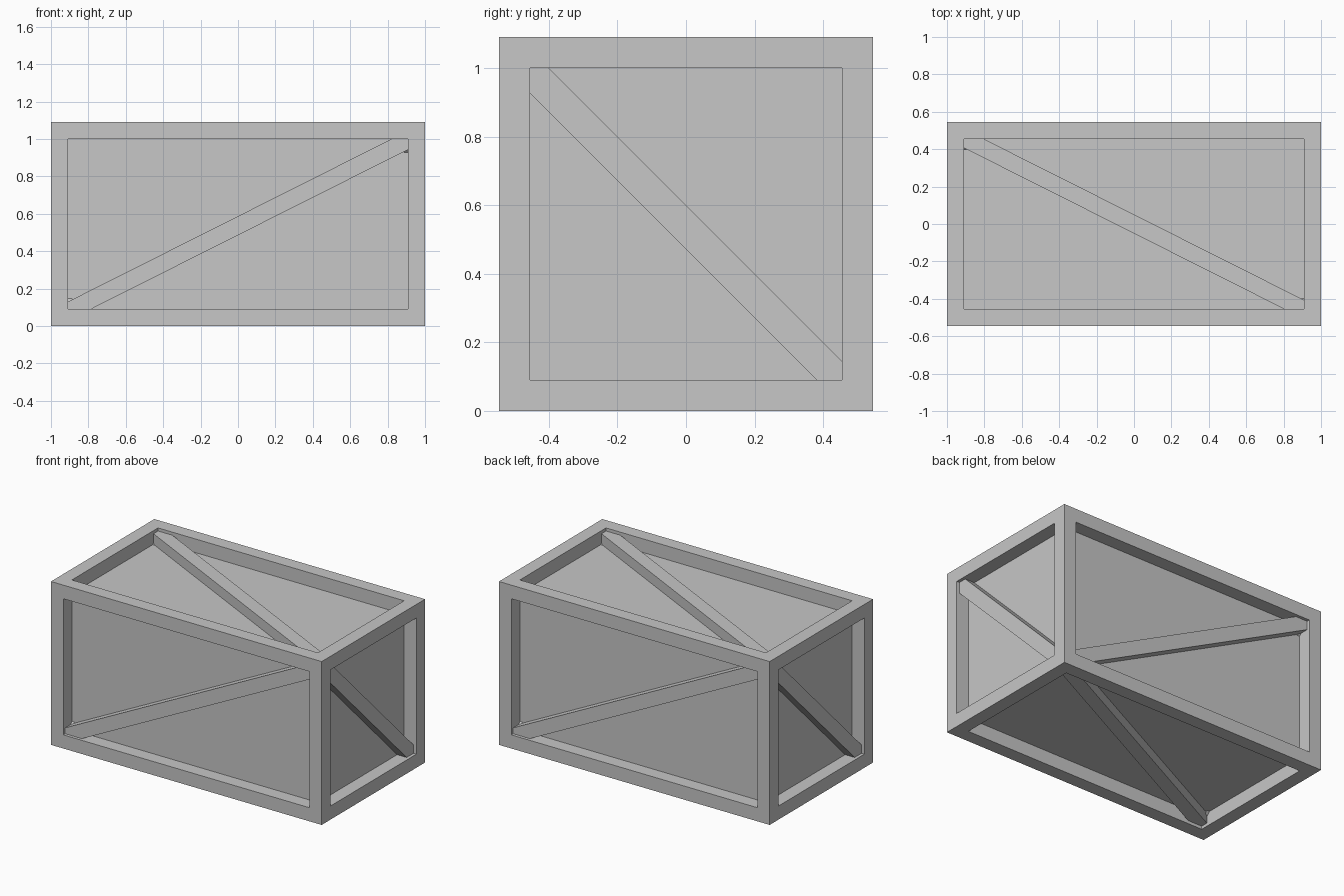
import bpy
import math
from mathutils import Matrix, Vector

default = bpy.data.objects.get("Cube")
if default:
    bpy.data.objects.remove(default, do_unlink=True)

HX, HY, H = 1.0, 0.5455, 1.091      # half length, half depth, height
T = 0.0909                          # beam thickness
MID = H / 2

grey = bpy.data.materials.new("plain grey")
grey.use_nodes = True
colour = (0.57, 0.57, 0.57, 1)
grey.diffuse_color = colour
grey.node_tree.nodes["Principled BSDF"].inputs["Base Color"].default_value = colour


def box(name, centre, size, rotation=None):
    """Box with its rotation and size applied to the mesh."""
    bpy.ops.mesh.primitive_cube_add(size=1)
    ob = bpy.context.object
    ob.name = name
    turn = rotation if rotation else Matrix.Identity(4)
    ob.data.transform(turn @ Matrix.Diagonal((*size, 1)))
    ob.location = centre
    ob.data.materials.append(grey)
    return ob


# Inner body whose sides form the recessed panels
box("panel_body", (0, 0, MID), (2 * (HX - T), 2 * (HY - T), H - 2 * T))

# Frame: four long rails, four cross rails, four posts
ends = {"right": -1, "left": 1}
sides = {"front": -1, "back": 1}
levels = {"bottom": T / 2, "top": H - T / 2}
for side, sy in sides.items():
    y = sy * (HY - T / 2)
    for level, z in levels.items():
        box(f"{level}_{side}_rail", (0, y, z), (2 * HX, T, T))
    for end, sx in ends.items():
        box(f"{side}_{end}_post", (sx * (HX - T / 2), y, MID), (T, T, H - 2 * T))
for end, sx in ends.items():
    for level, z in levels.items():
        box(f"{level}_{end}_rail", (sx * (HX - T / 2), 0, z), (T, 2 * (HY - T), T))

# Diagonal braces, set slightly back from the frame's outer faces
INSET = 0.066                       # outer face to brace centre
DROP = 0.009                        # side braces sit a little below the middle
LONG, SHORT = 2.06, 1.32
tilt = math.radians(26.7)
quarter = math.radians(45)
for side, sy in sides.items():
    box(f"{side}_brace", (0, sy * (HY - INSET), MID - DROP), (LONG, T, T),
        Matrix.Rotation(sy * tilt, 4, "Y"))
for end, sx in ends.items():
    box(f"{end}_brace", (sx * (HX - INSET), 0, MID - DROP), (T, SHORT, T),
        Matrix.Rotation(-sx * quarter, 4, "X"))
box("top_brace", (0, 0, H - INSET), (LONG, T, T), Matrix.Rotation(-tilt, 4, "Z"))
box("bottom_brace", (0, 0, INSET), (LONG, T, T), Matrix.Rotation(tilt, 4, "Z"))
